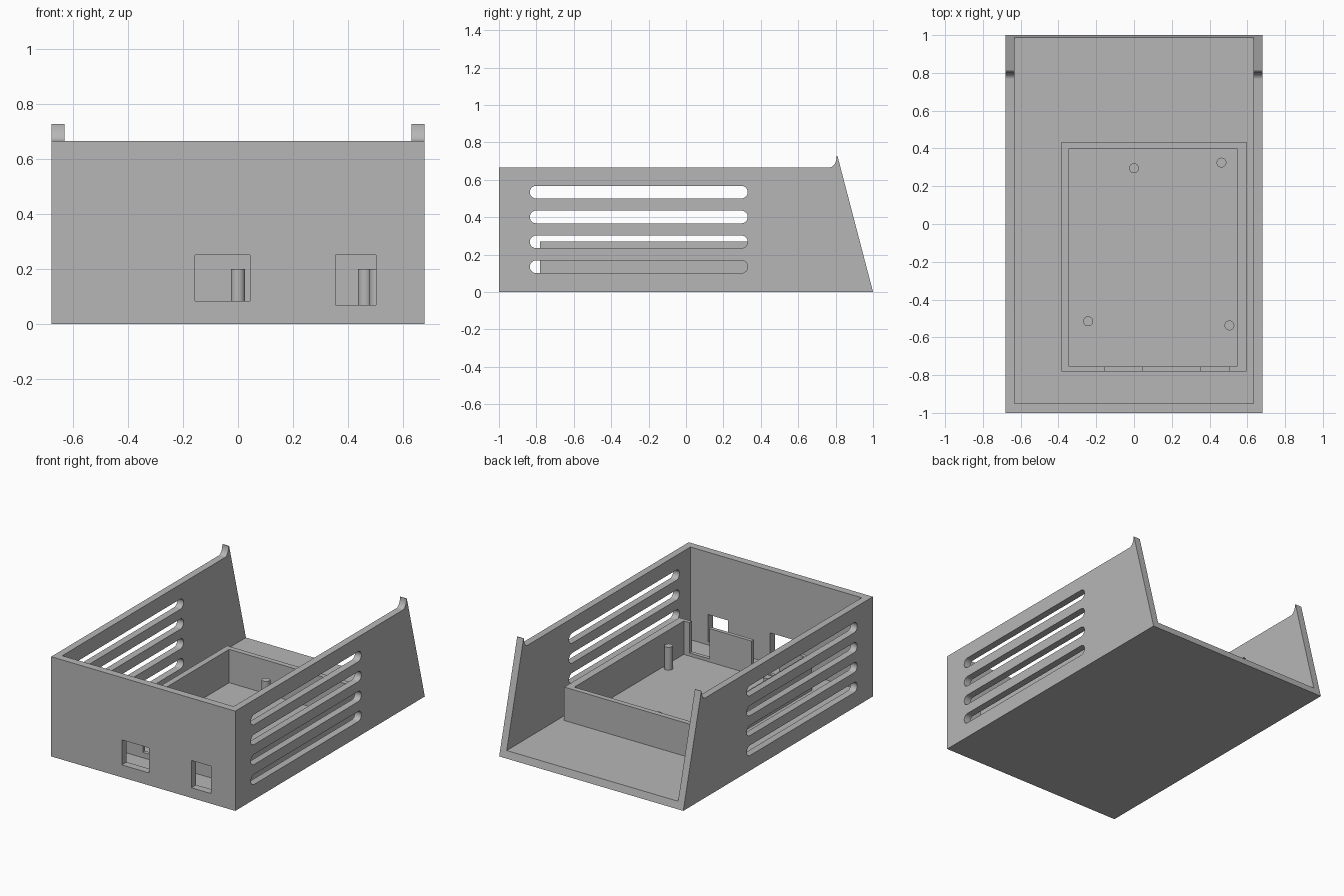
import bpy, bmesh, math
from mathutils import Vector

cube = bpy.data.objects.get("Cube")
if cube:
    bpy.data.objects.remove(cube, do_unlink=True)

grey = bpy.data.materials.new("plain grey")
grey.use_nodes = True
grey.diffuse_color = (0.47, 0.47, 0.47, 1)
grey.node_tree.nodes["Principled BSDF"].inputs["Base Color"].default_value = (0.47, 0.47, 0.47, 1)


def finish(name, bm):
    bmesh.ops.recalc_face_normals(bm, faces=bm.faces[:])
    mesh = bpy.data.meshes.new(name)
    bm.to_mesh(mesh)
    bm.free()
    mesh.materials.append(grey)
    obj = bpy.data.objects.new(name, mesh)
    bpy.context.collection.objects.link(obj)
    return obj


def prism(name, profile, x0, x1):
    """Extrude a (y, z) outline from x0 to x1."""
    bm = bmesh.new()
    face = bm.faces.new([bm.verts.new((x0, y, z)) for y, z in profile])
    out = bmesh.ops.extrude_face_region(bm, geom=[face])["geom"]
    bmesh.ops.translate(bm, vec=Vector((x1 - x0, 0, 0)),
                        verts=[v for v in out if isinstance(v, bmesh.types.BMVert)])
    return finish(name, bm)


def box(name, x0, x1, y0, y1, z0, z1):
    return prism(name, [(y0, z0), (y1, z0), (y1, z1), (y0, z1)], x0, x1)


def arc(cy, cz, ry, rz, start, end, steps=12):
    angles = [math.radians(start + (end - start) * i / steps) for i in range(steps + 1)]
    return [(cy + ry * math.cos(a), cz + rz * math.sin(a)) for a in angles]


def activate(obj):
    bpy.ops.object.select_all(action="DESELECT")
    obj.select_set(True)
    bpy.context.view_layer.objects.active = obj


def cut(obj, cutter):
    cutter.hide_render = True
    mod = obj.modifiers.new("cut", "BOOLEAN")
    mod.operation = "DIFFERENCE"
    mod.solver = "EXACT"
    mod.object = cutter
    activate(obj)
    bpy.ops.object.modifier_apply(modifier=mod.name)
    bpy.data.objects.remove(cutter, do_unlink=True)


def smooth(obj):
    activate(obj)
    bpy.ops.object.shade_smooth_by_angle(angle=math.radians(30))


HALF_X, INNER_X, FLOOR = 0.68, 0.633, 0.047

# Case shell: sloped open back, curled tips on the side walls
outline = [(-1, 0), (1, 0), (0.81, 0.727)]
outline += arc(0.766, 0.727, 0.04, 0.061, 0, -90)
outline += [(-1, 0.666)]
shell = prism("case_shell", outline, -HALF_X, HALF_X)
cut(shell, box("cavity", -INNER_X, INNER_X, -0.95, 2, FLOOR, 2))

# Rounded vent slots through both side walls
R = 0.034
for i in range(4):
    z = 0.135 + i * 0.133
    slot = arc(0.33 - R, z, R, R, -90, 90) + arc(-0.835 + R, z, R, R, 90, 270)
    cut(shell, prism("slot", slot, -1, 1))

# Inner tray frame standing on the floor
frame = box("tray_frame", -0.385, 0.595, -0.78, 0.435, FLOOR - 0.02, 0.27)
cut(frame, box("tray_hollow", -0.345, 0.545, -0.755, 0.40, -1, 1))

# Front ports, with matching notches in the tray frame
for x0, x1, z0 in [(-0.157, 0.043, 0.083), (0.356, 0.502, 0.068)]:
    cut(shell, box("port", x0, x1, -1.2, -0.9, z0, 0.25))
    cut(frame, box("notch", x0, x1, -0.85, -0.7, z0, 0.5))

# Mounting pins
pins = [(0, 0.295), (0.463, 0.325), (-0.243, -0.515), (0.505, -0.537)]
for i, (x, y) in enumerate(pins):
    bm = bmesh.new()
    bmesh.ops.create_cone(bm, cap_ends=True, segments=32, radius1=0.026, radius2=0.026, depth=0.17)
    bmesh.ops.translate(bm, vec=Vector((x, y, 0.115)), verts=bm.verts[:])
    smooth(finish(f"mounting_pin_{i + 1}", bm))

smooth(shell)
